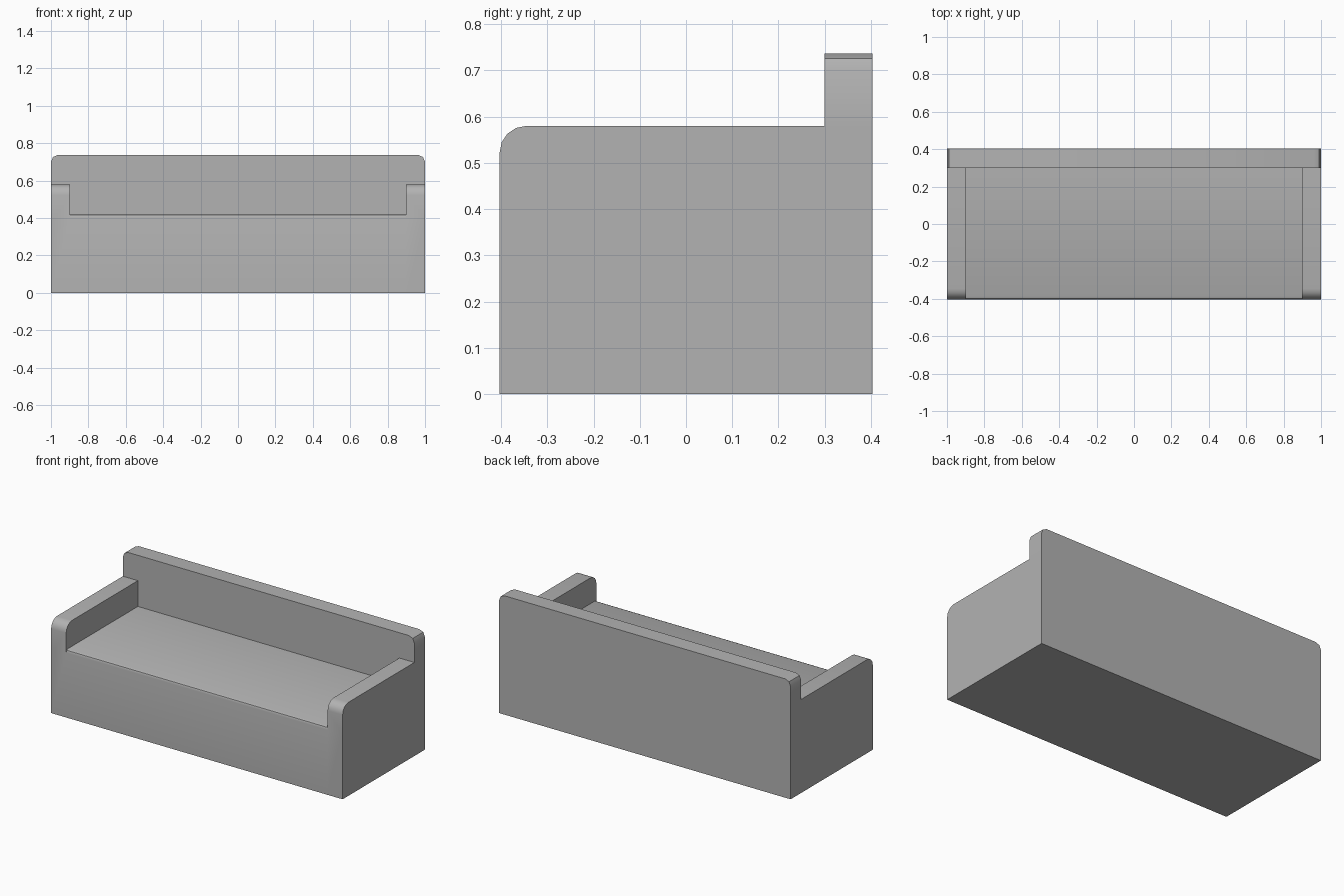
import bpy, bmesh, math
from mathutils import Vector

if "Cube" in bpy.data.objects:
    bpy.data.objects.remove(bpy.data.objects["Cube"])

W, D = 1.0, 0.403          # half width, half depth
ARM_IN, BACK_Y = 0.897, 0.3

grey = bpy.data.materials.new("grey")
grey.diffuse_color = (0.45, 0.45, 0.45, 1)
grey.use_nodes = True
grey.node_tree.nodes["Principled BSDF"].inputs["Base Color"].default_value = grey.diffuse_color


def arc(cx, cz, r, a0, a1, steps):
    """Points of a rounded corner, angles in degrees."""
    return [(cx + r * math.cos(math.radians(a0 + (a1 - a0) * i / steps)),
             cz + r * math.sin(math.radians(a0 + (a1 - a0) * i / steps)))
            for i in range(steps + 1)]


def extrude(name, points, depth):
    """Solid from a closed 3D outline pushed along depth."""
    bm = bmesh.new()
    face = bm.faces.new([bm.verts.new(p) for p in points])
    out = bmesh.ops.extrude_face_region(bm, geom=[face])
    moved = [v for v in out["geom"] if isinstance(v, bmesh.types.BMVert)]
    bmesh.ops.translate(bm, verts=moved, vec=Vector(depth))
    bmesh.ops.recalc_face_normals(bm, faces=bm.faces)
    mesh = bpy.data.meshes.new(name)
    bm.to_mesh(mesh)
    bm.free()
    mesh.materials.append(grey)
    obj = bpy.data.objects.new(name, mesh)
    bpy.context.collection.objects.link(obj)
    return obj


def side_part(name, x0, x1, top, r, steps):
    """Block with a rounded upper front edge, running from front to back."""
    prof = [(D, 0), (D, top)] + arc(-D + r, top - r, r, 90, 180, steps) + [(-D, 0)]
    return extrude(name, [(x0, y, z) for y, z in prof], (x1 - x0, 0, 0))


# Seat block across the full width, with a softened front edge
sofa = side_part("sofa_body", -W, W, 0.42, 0.017, 2)

# Arms with rounded fronts
arms = [side_part("left_arm", -W, -ARM_IN, 0.58, 0.057, 4),
        side_part("right_arm", ARM_IN, W, 0.58, 0.057, 4)]

# Backrest with rounded upper corners
top, r = 0.737, 0.037
prof = ([(-W, 0), (W, 0)] + arc(W - r, top - r, r, 0, 90, 2)
        + arc(-W + r, top - r, r, 90, 180, 2))
backrest = extrude("backrest", [(x, BACK_Y, z) for x, z in prof], (0, D - BACK_Y, 0))

# Weld the parts into one upholstered shell
for part in arms + [backrest]:
    mod = sofa.modifiers.new("join_" + part.name, 'BOOLEAN')
    mod.operation = 'UNION'
    mod.solver = 'EXACT'
    mod.object = part
bpy.context.view_layer.update()
joined = bpy.data.meshes.new_from_object(
    sofa.evaluated_get(bpy.context.evaluated_depsgraph_get()))
sofa.modifiers.clear()
sofa.data = joined
for part in arms + [backrest]:
    bpy.data.objects.remove(part)

# Soft rounded edges, crisp corners
bpy.context.view_layer.objects.active = sofa
sofa.select_set(True)
bpy.ops.object.shade_smooth_by_angle(angle=math.radians(30))
